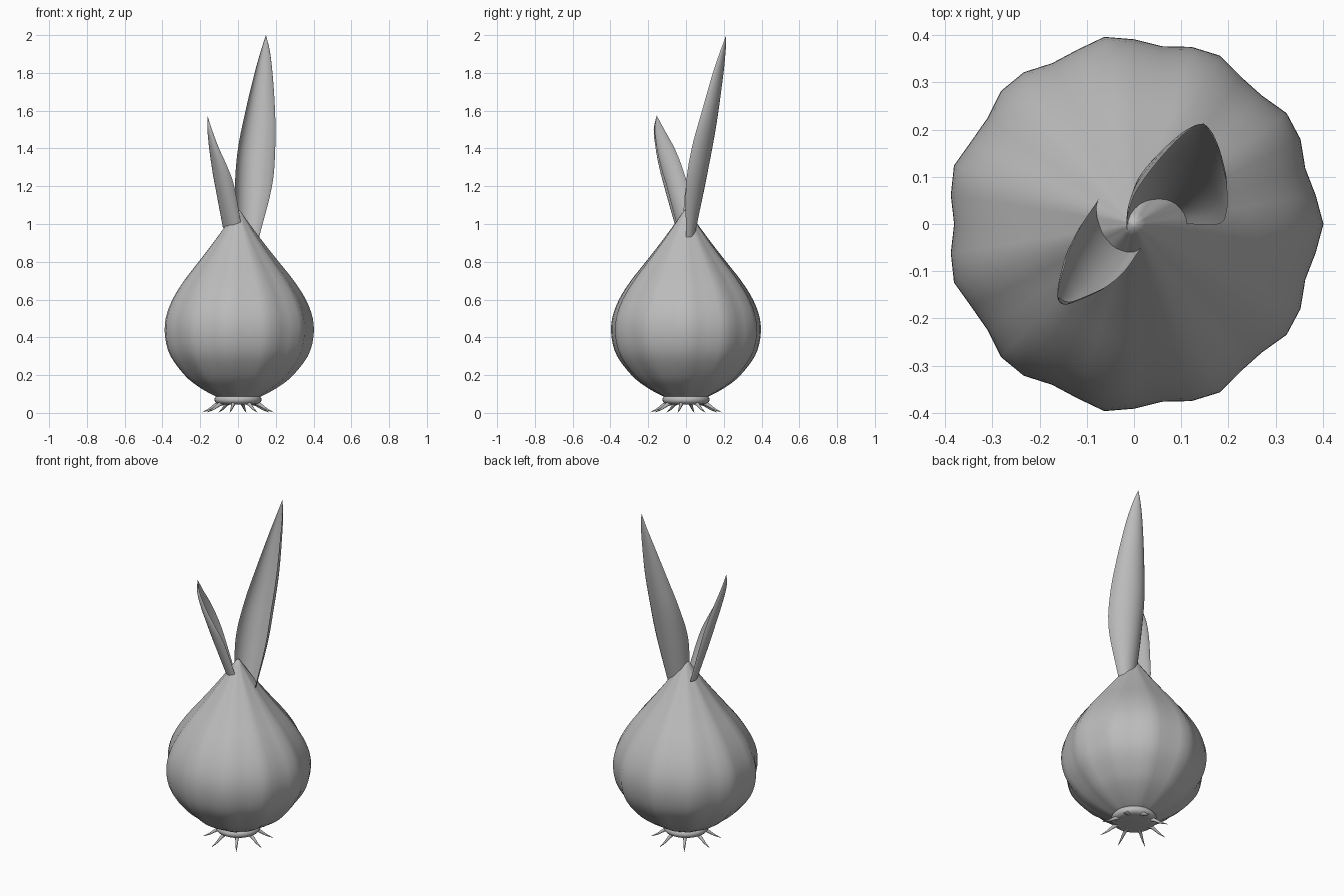
import bpy, bmesh, math
from mathutils import Vector

if "Cube" in bpy.data.objects:
    bpy.data.objects.remove(bpy.data.objects["Cube"])

skin = bpy.data.materials.new("plain grey")
skin.diffuse_color = (0.5, 0.5, 0.5, 1)
skin.use_nodes = True
skin.node_tree.nodes["Principled BSDF"].inputs["Base Color"].default_value = skin.diffuse_color


def smooth_path(pts, n):
    """Catmull-Rom curve through the points, n steps per span."""
    p = [Vector(q) for q in pts]
    p = [2 * p[0] - p[1]] + p + [2 * p[-1] - p[-2]]
    out = []
    for i in range(1, len(p) - 2):
        a, b, c, d = p[i - 1:i + 3]
        for k in range(n):
            t = k / n
            out.append(0.5 * (2 * b + (c - a) * t + (2 * a - 5 * b + 4 * c - d) * t * t
                              + (3 * b - a - 3 * c + d) * t ** 3))
    return out + [p[-2]]


def skin_rows(name, rows, closed=True, caps=False, angle=60):
    """Join rows of points into one smooth surface."""
    bm = bmesh.new()
    grid = [[bm.verts.new(q) for q in row] for row in rows]
    n = len(grid[0])
    for a, b in zip(grid, grid[1:]):
        for j in range(n if closed else n - 1):
            k = (j + 1) % n
            bm.faces.new((a[j], a[k], b[k], b[j]))
    if caps:
        bm.faces.new(grid[0][::-1])
        bm.faces.new(grid[-1])
    bmesh.ops.remove_doubles(bm, verts=bm.verts, dist=0.0002)
    me = bpy.data.meshes.new(name)
    bm.to_mesh(me)
    bm.free()
    ob = bpy.data.objects.new(name, me)
    bpy.context.collection.objects.link(ob)
    me.materials.append(skin)
    bpy.ops.object.select_all(action='DESELECT')
    ob.select_set(True)
    bpy.context.view_layer.objects.active = ob
    bpy.ops.object.shade_smooth_by_angle(angle=math.radians(angle))
    return ob


def lathe(name, profile, sides, lobes=0, depth=0.0, angle=60):
    rows = []
    for r, z in profile:
        row = []
        for j in range(sides):
            t = math.tau * j / sides
            s = r * (1 + depth * math.cos(lobes * t))
            row.append((s * math.cos(t), s * math.sin(t), z))
        rows.append(row)
    return skin_rows(name, rows, caps=True, angle=angle)


# Bulb with eleven soft ribs
outline = [(0.09, 0.075), (0.145, 0.1), (0.22, 0.145), (0.285, 0.2), (0.36, 0.3), (0.389, 0.4),
           (0.386, 0.5), (0.35, 0.6), (0.288, 0.7), (0.21, 0.8), (0.133, 0.9), (0.06, 1.0),
           (0.008, 1.075)]
lathe("bulb", [(p.x, p.y) for p in smooth_path([(r, z, 0) for r, z in outline], 3)],
      40, 11, 0.026)

# Root plate: flattened disc with a rounded rim
rim = [(0.095 + 0.03 * math.cos(a), 0.07 + 0.025 * math.sin(a))
       for a in [math.pi * (k / 8 - 0.5) for k in range(9)]]
lathe("root_plate", rim, 32)

# Eight tapered roots curling outwards
for i in range(8):
    a = math.radians(-103 + 45 * i)
    out, side, up = Vector((math.cos(a), math.sin(a), 0)), Vector((-math.sin(a), math.cos(a), 0)), Vector((0, 0, 1))
    path = smooth_path([(0.075, 0.06, 0), (0.115, 0.045, 0), (0.155, 0.02, 0), (0.192, 0.004, 0)], 3)
    rows = []
    for k, p in enumerate(path):
        w = 0.0125 * (1 - k / (len(path) - 1)) + 0.001
        rows.append([out * p.x + up * p.y
                     + w * (side * math.cos(t) + (up + out * 0.5) * math.sin(t))
                     for t in [math.tau * j / 8 for j in range(8)]])
    skin_rows("root_%d" % (i + 1), rows, caps=True)


def leaf(name, left, right, back):
    """Trough-shaped leaf: half-ellipse sections between two edges and a spine."""
    rows = []
    for l, r, b in zip(*[smooth_path(c, 5) for c in (left, right, back)]):
        mid, half = (l + r) / 2, (r - l) / 2
        rows.append([mid + half * math.cos(t) + (b - mid) * math.sin(t)
                     for t in [math.pi * j / 14 for j in range(15)]])
    skin_rows(name, rows, closed=False, angle=80)


leaf("tall_leaf",
     [(-0.01, -0.02, 0.95), (-0.016, 0.0, 1.2), (0.0, 0.06, 1.4), (0.04, 0.12, 1.6),
      (0.088, 0.175, 1.8), (0.122, 0.203, 1.92), (0.148, 0.213, 2.0)],
     [(0.112, 0.0, 0.93), (0.18, 0.0, 1.2), (0.197, 0.03, 1.4), (0.196, 0.085, 1.6),
      (0.182, 0.142, 1.8), (0.167, 0.183, 1.92), (0.148, 0.213, 2.0)],
     [(0.05, 0.045, 0.94), (0.075, 0.1, 1.2), (0.1, 0.138, 1.4), (0.125, 0.17, 1.6),
      (0.143, 0.195, 1.8), (0.15, 0.207, 1.92), (0.148, 0.213, 2.0)])

leaf("short_leaf",
     [(-0.07, 0.06, 0.985), (-0.103, 0.01, 1.2), (-0.12, -0.02, 1.3), (-0.138, -0.06, 1.4),
      (-0.154, -0.115, 1.5), (-0.162, -0.155, 1.575)],
     [(0.015, -0.05, 1.01), (-0.02, -0.1, 1.2), (-0.055, -0.13, 1.3), (-0.1, -0.152, 1.4),
      (-0.138, -0.165, 1.5), (-0.162, -0.155, 1.575)],
     [(-0.058, -0.03, 0.985), (-0.105, -0.09, 1.2), (-0.127, -0.113, 1.3), (-0.147, -0.136, 1.4),
      (-0.16, -0.158, 1.5), (-0.162, -0.155, 1.575)])
